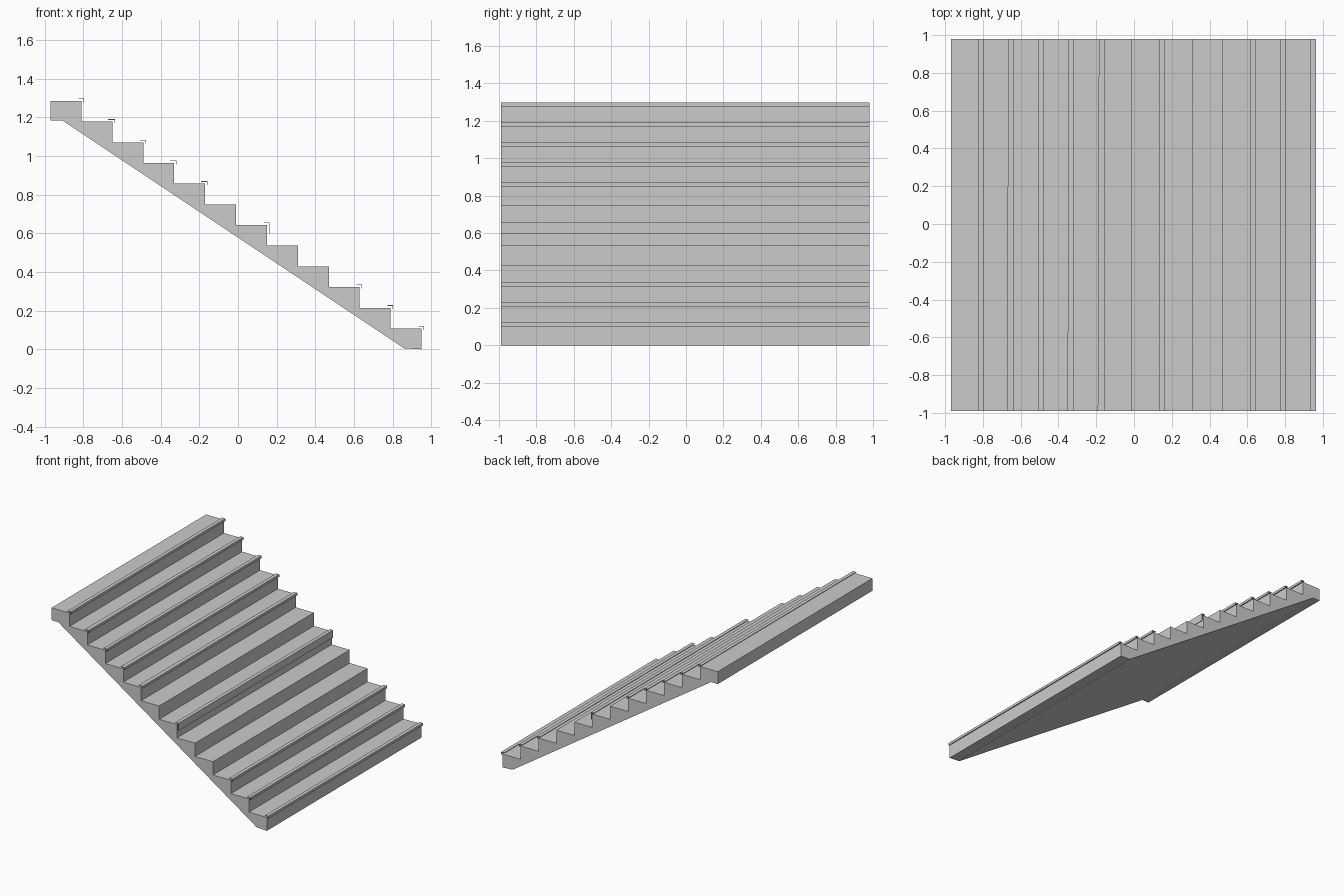
import bpy
import bmesh

if "Cube" in bpy.data.objects:
    bpy.data.objects.remove(bpy.data.objects["Cube"])

STEPS, RUN, RISE = 12, 0.16, 0.107
X0, TOP = -0.97, 1.285
Y0, Y1 = -0.99, 0.98


def extrude_profile(name, front, back):
    """Closed prism between an xz profile at Y0 and one at Y1."""
    bm = bmesh.new()
    a = [bm.verts.new((x, Y0, z)) for x, z in front]
    b = [bm.verts.new((x, Y1, z)) for x, z in back]
    bm.faces.new(a)
    bm.faces.new(b[::-1])
    n = len(a)
    for i in range(n):
        j = (i + 1) % n
        bm.faces.new((a[i], b[i], b[j], a[j]))
    bmesh.ops.recalc_face_normals(bm, faces=bm.faces)
    mesh = bpy.data.meshes.new(name)
    bm.to_mesh(mesh)
    bm.free()
    obj = bpy.data.objects.new(name, mesh)
    bpy.context.collection.objects.link(obj)
    return obj


# Stepped slab with a sloping underside and flat landings at both ends
profile = [(X0, 1.185), (X0, TOP)]
for i in range(STEPS):
    z = TOP - i * RISE
    edge = X0 + (i + 1) * RUN
    if i:
        profile.append((edge - RUN, z))
    profile.append((edge, z))
profile += [(0.95, 0.0), (0.86, 0.005), (-0.91, 1.185)]
extrude_profile("stair_flight", profile, profile)


# Thin L-shaped nosing strips, slightly wider at the front on worn steps
def nosing(step, skew=0.0, lip=0.02):
    x = X0 + (step + 1) * RUN
    z = TOP - step * RISE
    t = 0.003

    def section(rear):
        return [(rear, z + 0.010), (rear, z + 0.013), (x + 0.013, z + 0.013),
                (x + 0.013, z + 0.013 - lip), (x + 0.013 - t, z + 0.013 - lip),
                (x + 0.013 - t, z + 0.010)]

    extrude_profile(f"nosing_{step + 1}", section(x - 0.016 - skew), section(x - 0.016))


for step in (0, 2, 9, 10):
    nosing(step)
for step in (1, 3, 4):
    nosing(step, skew=0.006)
nosing(6, lip=0.06)
nosing(11)
